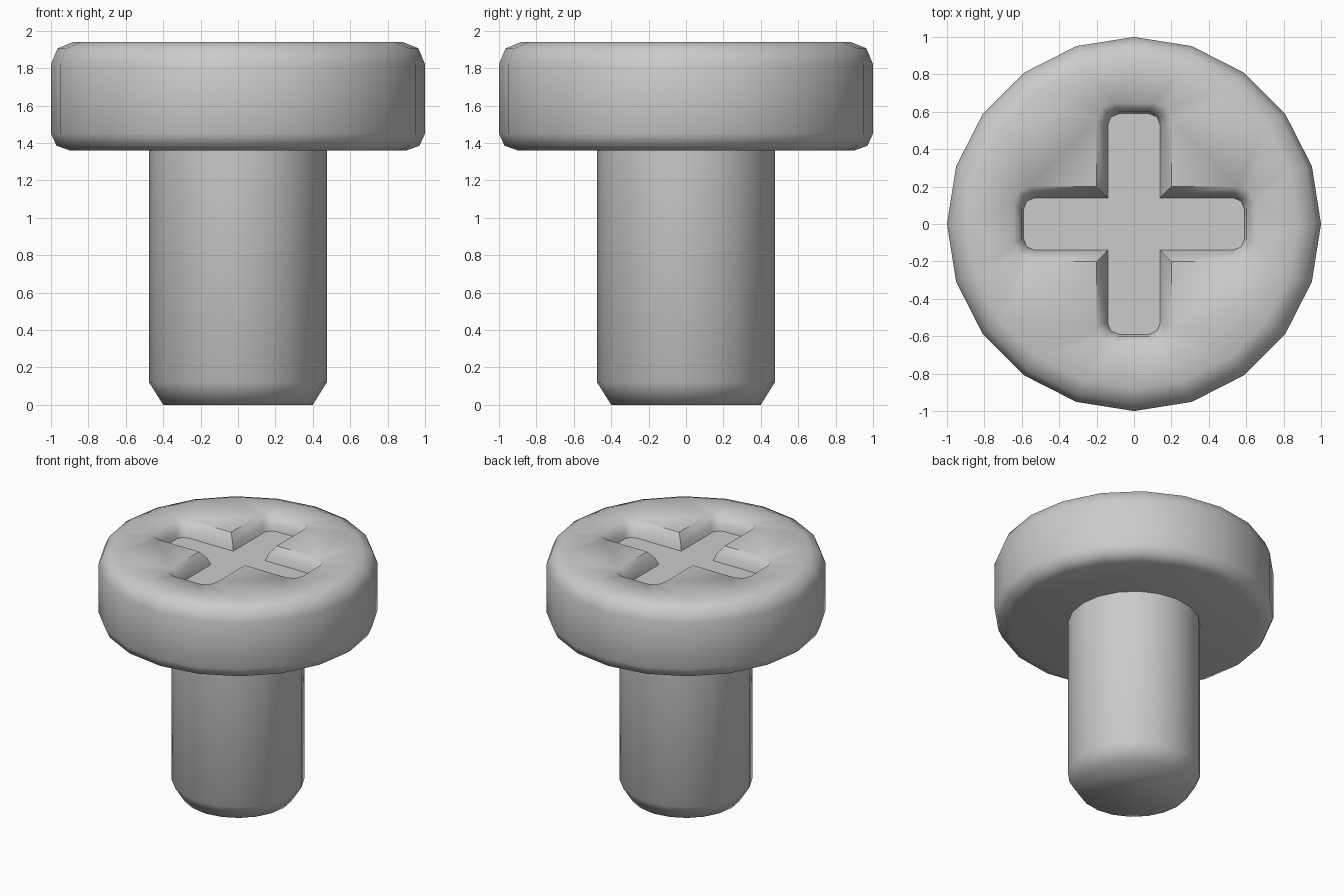
import bpy
import bmesh
from math import cos, sin, pi, radians

SIDES = 20

cube = bpy.data.objects.get("Cube")
if cube:
    bpy.data.objects.remove(cube, do_unlink=True)

# Plain grey metal
metal = bpy.data.materials.new("grey_metal")
metal.use_nodes = True
metal.diffuse_color = (0.6, 0.6, 0.6, 1)
metal.node_tree.nodes["Principled BSDF"].inputs["Base Color"].default_value = (0.6, 0.6, 0.6, 1)


def add_loop(bm, points, z):
    """Closed loop of vertices at one height."""
    return [bm.verts.new((x, y, z)) for x, y in points]


def circle(radius):
    return [(radius * cos(2 * pi * i / SIDES), radius * sin(2 * pi * i / SIDES))
            for i in range(SIDES)]


def cross(width, length, corner):
    """Outline of a plus shape whose arm tips have rounded corners."""
    cut = corner * 0.29
    half = [(length - corner, width), (length - cut, width - cut), (length, width - corner)]
    arm = [(width, -width)] + [(x, -y) for x, y in half] + half[::-1]
    outline = []
    for _ in range(4):
        outline += arm
        arm = [(-y, x) for x, y in arm]
    return outline


def bridge(bm, loops):
    """Quads between consecutive loops of equal length."""
    for a, b in zip(loops, loops[1:]):
        for i in range(len(a)):
            j = (i + 1) % len(a)
            bm.faces.new((a[i], a[j], b[j], b[i]))


def finish(bm, name, angle):
    bmesh.ops.recalc_face_normals(bm, faces=bm.faces[:])
    mesh = bpy.data.meshes.new(name)
    bm.to_mesh(mesh)
    bm.free()
    mesh.materials.append(metal)
    obj = bpy.data.objects.new(name, mesh)
    bpy.context.collection.objects.link(obj)
    bpy.ops.object.select_all(action='DESELECT')
    obj.select_set(True)
    bpy.context.view_layer.objects.active = obj
    bpy.ops.object.shade_smooth_by_angle(angle=radians(angle))


# Head: rounded disc with a cross-shaped recess in the top
bm = bmesh.new()
head_profile = [(0.9, 1.36), (0.97, 1.385), (1, 1.45), (1, 1.82), (0.965, 1.905), (0.88, 1.94)]
rings = [add_loop(bm, circle(r), z) for r, z in head_profile]
bridge(bm, rings)
bm.faces.new(rings[0])

recess = [add_loop(bm, cross(0.2, 0.645, 0.09), 1.94),
          add_loop(bm, cross(0.155, 0.6, 0.07), 1.88),
          add_loop(bm, cross(0.14, 0.59, 0.06), 1.83)]
bridge(bm, recess)
bm.faces.new(recess[-1])

# Flat top between the rim and the recess
border = [bm.edges.get((loop[i - 1], loop[i]))
          for loop in (rings[-1], recess[0]) for i in range(len(loop))]
bmesh.ops.triangle_fill(bm, edges=border, use_beauty=True, normal=(0, 0, 1))
finish(bm, "head", 50)

# Shank: plain cylinder with a chamfered end
bm = bmesh.new()
shank = [add_loop(bm, circle(r), z) for r, z in [(0.4, 0), (0.475, 0.12), (0.475, 1.38)]]
bridge(bm, shank)
bm.faces.new(shank[0])
bm.faces.new(shank[-1])
finish(bm, "shank", 60)
